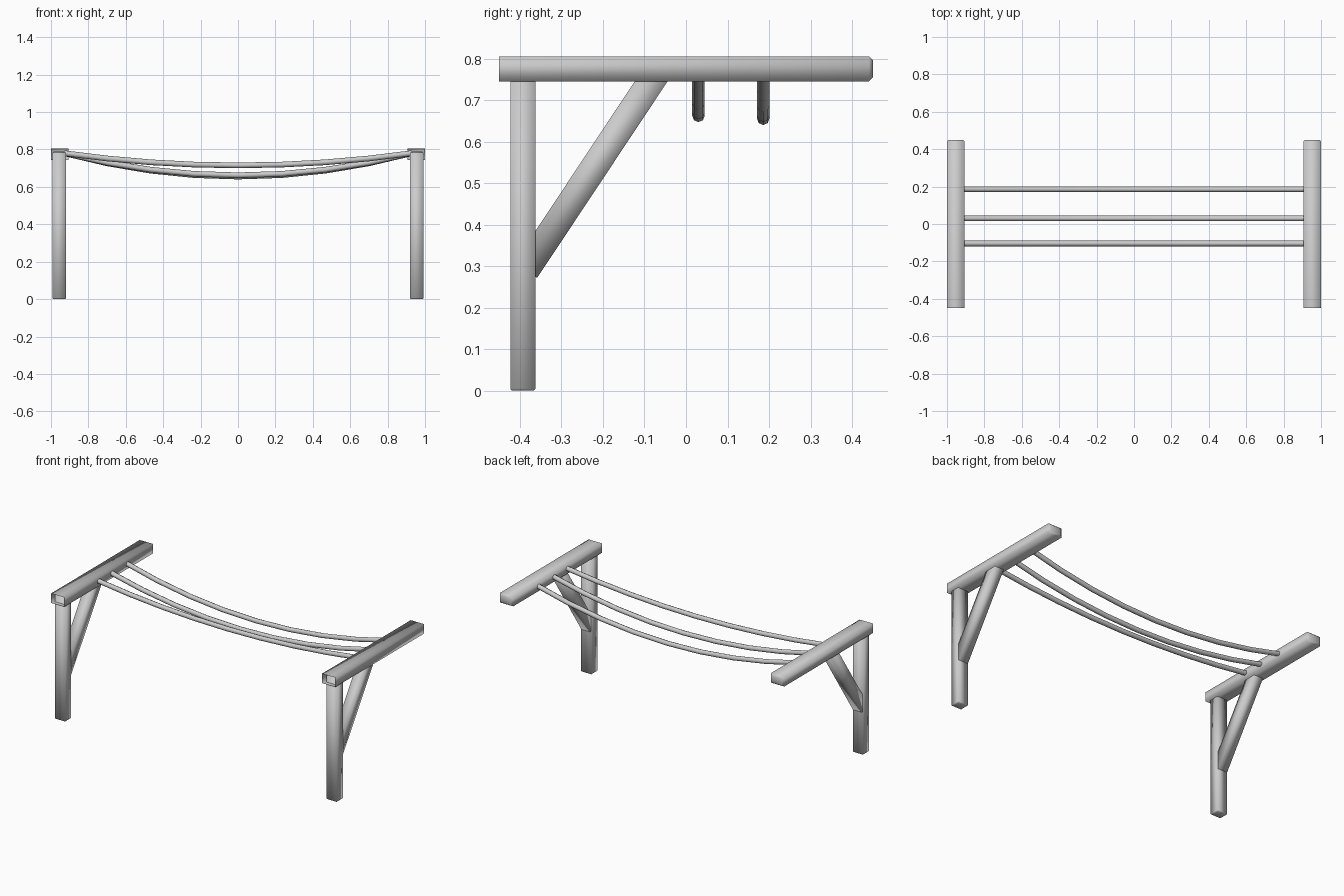
import bpy
import bmesh
from mathutils import Matrix, Vector

cube = bpy.data.objects.get("Cube")
if cube:
    bpy.data.objects.remove(cube, do_unlink=True)

metal = bpy.data.materials.new("grey metal")
metal.use_nodes = True
colour = (0.6, 0.6, 0.6, 1)
metal.diffuse_color = colour
metal.node_tree.nodes["Principled BSDF"].inputs["Base Color"].default_value = colour


def tube(name, start, end, width, depth, chamfer=0.0, open_start=False):
    """Square tube in the yz plane: width along x, depth across its run."""
    start, end = Vector(start), Vector(end)
    run = (end - start).normalized()
    side = Vector((1, 0, 0))
    across = run.cross(side)
    frame = Matrix((side, across, run)).transposed().to_4x4()
    length = (end - start).length
    bm = bmesh.new()
    bmesh.ops.create_cube(bm, size=1)
    bmesh.ops.scale(bm, vec=(width, depth, length), verts=bm.verts)
    if chamfer:
        rim = [e for e in bm.edges if all(v.co.z > 0 for v in e.verts)]
        bmesh.ops.bevel(bm, geom=rim, offset=chamfer, segments=1,
                        affect='EDGES', profile=0.5)
    if open_start:
        cap = [f for f in bm.faces if f.normal.z < -0.9]
        bmesh.ops.delete(bm, geom=cap, context='FACES_ONLY')
    bmesh.ops.transform(bm, verts=bm.verts,
                        matrix=Matrix.Translation((start + end) / 2) @ frame)
    for f in bm.faces:
        f.smooth = True
    mesh = bpy.data.meshes.new(name)
    bm.to_mesh(mesh)
    bm.free()
    mesh.materials.append(metal)
    obj = bpy.data.objects.new(name, mesh)
    bpy.context.collection.objects.link(obj)
    return obj


# End frames: post, open-ended arm and diagonal brace on each side
for label, s in (("left", 1), ("right", -1)):
    x = s * 0.955
    tube(label + "_post", (x, -0.393, 0.785), (x, -0.393, 0), 0.072, 0.06, 0.004)
    tube(label + "_arm", (s * 0.953, -0.45, 0.775), (s * 0.953, 0.45, 0.775),
         0.094, 0.06, 0.009, open_start=True)
    tube(label + "_brace", (x, -0.386, 0.29), (x, -0.066, 0.772), 0.064, 0.066)


def sagging_line(name, y, low, high=0.78, reach=0.93, steps=8):
    """Round line hanging between the two arms."""
    data = bpy.data.curves.new(name, 'CURVE')
    data.dimensions = '3D'
    data.bevel_depth = 0.015
    data.bevel_resolution = 2
    data.use_fill_caps = True
    spline = data.splines.new('POLY')
    spline.points.add(steps)
    spline.use_smooth = True
    for i, p in enumerate(spline.points):
        t = 2 * i / steps - 1
        p.co = (t * reach, y, low + (high - low) * t * t, 1)
    data.materials.append(metal)
    obj = bpy.data.objects.new(name, data)
    bpy.context.collection.objects.link(obj)


# Three hanging lines
sagging_line("front_line", -0.104, 0.715)
sagging_line("middle_line", 0.03, 0.662)
sagging_line("back_line", 0.186, 0.655)
